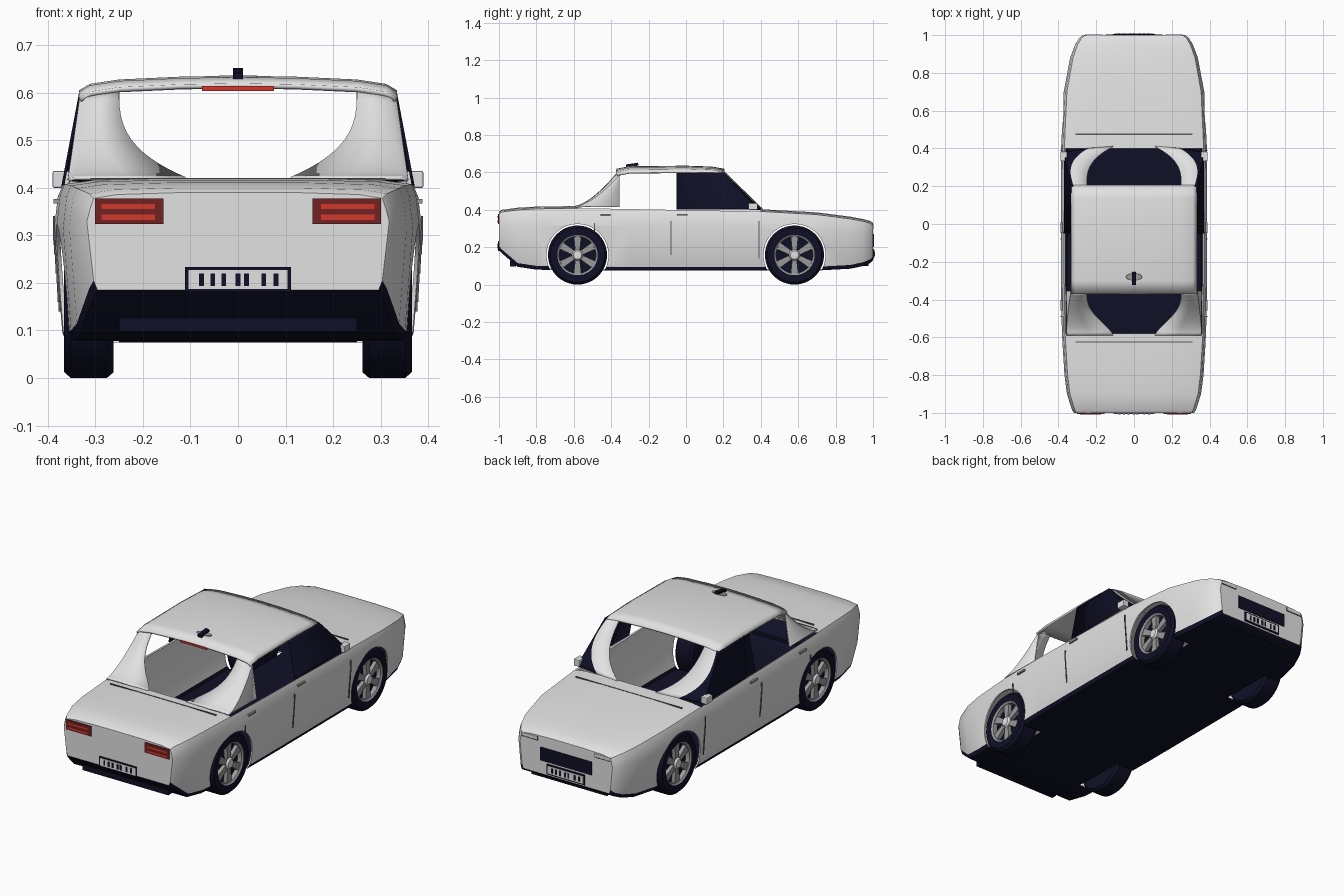
import bpy, bmesh, math
from mathutils import Matrix, Vector

if "Cube" in bpy.data.objects:
    bpy.data.objects.remove(bpy.data.objects["Cube"], do_unlink=True)


def material(name, rgb):
    m = bpy.data.materials.new(name)
    m.use_nodes = True
    m.diffuse_color = (*rgb, 1)
    bsdf = m.node_tree.nodes["Principled BSDF"]
    bsdf.inputs["Base Color"].default_value = (*rgb, 1)
    bsdf.inputs["Roughness"].default_value = 0.6
    return m


WHITE = material("body white", (0.76, 0.76, 0.76))
DARK = material("dark navy", (0.005, 0.005, 0.02))
GREY = material("metal grey", (0.32, 0.32, 0.32))
LINE = material("seam grey", (0.1, 0.1, 0.1))
DEEP_RED = material("deep red", (0.17, 0.016, 0.016))
RED = material("bright red", (0.65, 0.04, 0.025))


def finish(name, bm, mats, smooth=0, mirror=False, thick=0, offset=-1):
    mesh = bpy.data.meshes.new(name)
    bm.to_mesh(mesh)
    bm.free()
    ob = bpy.data.objects.new(name, mesh)
    bpy.context.scene.collection.objects.link(ob)
    for m in mats:
        mesh.materials.append(m)
    if mirror:
        ob.modifiers.new("mirror", "MIRROR").merge_threshold = 0.0005
    if thick:
        s = ob.modifiers.new("thickness", "SOLIDIFY")
        s.thickness, s.offset = thick, offset
    if smooth:
        shade(ob, smooth)
    return ob


def shade(ob, degrees):
    bpy.ops.object.select_all(action="DESELECT")
    ob.select_set(True)
    bpy.context.view_layer.objects.active = ob
    bpy.ops.object.shade_smooth_by_angle(angle=math.radians(degrees))


def sheet(rows, rule=lambda i, k: 0, keep=lambda i, k: True, caps=False):
    """Skin a grid of points; rule gives the material, keep drops faces."""
    bm = bmesh.new()
    grid = [[bm.verts.new(p) for p in row] for row in rows]
    for i in range(len(grid) - 1):
        for k in range(len(grid[0]) - 1):
            if keep(i, k):
                f = bm.faces.new((grid[i][k], grid[i + 1][k],
                                  grid[i + 1][k + 1], grid[i][k + 1]))
                f.material_index = rule(i, k)
    if caps:
        bm.faces.new(grid[0])
        bm.faces.new(grid[-1])
    bmesh.ops.recalc_face_normals(bm, faces=bm.faces)
    return bm


def boxes(name, mat, parts, mirror=False):
    bm = bmesh.new()
    for centre, size in parts:
        bmesh.ops.create_cube(bm, size=1, matrix=Matrix.Translation(centre)
                              @ Matrix.Diagonal((*size, 1)))
    return finish(name, bm, [mat], mirror=mirror)


# Body shell: lofted half sections (y, half width, top, bottom)
stations = [
    (-1.0, .318, .39, .185), (-.985, .328, .40, .168), (-.9, .355, .411, .095),
    (-.8, .368, .417, .08), (-.58, .382, .42, .075), (-.3, .387, .416, .075),
    (0, .387, .41, .075), (.4, .386, .403, .075), (.7, .372, .386, .075),
    (.88, .338, .363, .085), (.95, .312, .35, .1), (.985, .29, .34, .115),
    (1.0, .27, .33, .13)]
rows = []
for y, w, t, b in stations:
    rows.append([(0, y, b), (.93 * w, y, b), (.955 * w, y, b + .02),
                 (w, y, b + (t - b) * .7), (.98 * w, y, t - .035),
                 (.955 * w, y, t - .012), (.8 * w, y, t - .004),
                 (.4 * w, y, t), (0, y, t)])
bm = sheet(rows, rule=lambda i, k: int(k < 2),
           keep=lambda i, k: not (4 <= i < 7 and k >= 5), caps=True)
bm.faces.ensure_lookup_table()
bm.normal_update()
if bm.faces[-1].normal.y < 0:
    bmesh.ops.reverse_faces(bm, faces=bm.faces)
body = finish("body_shell", bm, [WHITE, DARK], mirror=True, thick=.008)

# Wheel arches cut through the shell
bm = bmesh.new()
for sx in (-1, 1):
    for y in (-.58, .58):
        bmesh.ops.create_cone(bm, cap_ends=True, segments=40, radius1=.166, radius2=.166,
                              depth=.3, matrix=Matrix.Translation((sx * .4, y, .158))
                              @ Matrix.Rotation(math.pi / 2, 4, "Y"))
cutter = finish("arch_cutter", bm, [])
cutter.hide_render = True
cut = body.modifiers.new("arches", "BOOLEAN")
cut.operation, cut.solver, cut.object = "DIFFERENCE", "EXACT", cutter
graph = bpy.context.evaluated_depsgraph_get()
baked = bpy.data.meshes.new_from_object(body.evaluated_get(graph))
body.modifiers.clear()
body.data = baked
bpy.data.objects.remove(cutter, do_unlink=True)
shade(body, 28)

# Roof panel
rows = [[(x, y, z + dz) for x, z in ((0, .628), (.12, .626), (.25, .62), (.31, .611), (.332, .598))]
        for y, dz in ((-.37, -.013), (-.3, 0), (0, .003), (.14, -.002), (.205, -.014))]
finish("roof", sheet(rows), [WHITE], smooth=40, mirror=True, thick=.01, offset=0)

# Window frames: a rounded opening with broad pillars at its foot
STEPS = 14
front, rear = [], []
for n in range(STEPS + 1):
    u = n / STEPS
    inner = .25 - .14 * u ** 3
    z = .612 - .21 * u
    edge_x, edge_y = .332 + .037 * u, .2 + .18 * u
    side_z = z - .015 * (1 - u)
    front.append([(inner, .2 + .21 * u, z - .006 * (1 - u)),
                  (inner + .07 + .06 * u, .2 + .2 * u, side_z),
                  (edge_x, edge_y, side_z), (edge_x, -.05, side_z)])
    f = 1 - (1 - u) ** 1.5
    y, z = -.36 - .23 * u, .612 - .192 * f
    inner = .25 - .14 * f ** 3
    edge_x, side_z = .33 + .026 * f, z - .015 * (1 - u)
    rear.append([(inner, y, z - .006 * (1 - u)), ((inner + edge_x) / 2, y, z - .009 * (1 - u)),
                 (edge_x - .012, y, side_z), (edge_x, y + .012 * (1 - u), side_z - .004),
                 (edge_x, -.355, side_z - .004)])
finish("windscreen_frame_and_door_panes", sheet(front, rule=lambda i, k: int(k > 0)),
       [WHITE, DARK], smooth=35, mirror=True, thick=.006, offset=0)
finish("rear_pillars", sheet(rear), [WHITE], smooth=35, mirror=True, thick=.006, offset=0)

# Wheels: turned tyre, rim ring, six spokes and a hub


def lathe(name, profile, mat, y, sx, smooth=30):
    bm = bmesh.new()
    vs = [bm.verts.new((sx * x, y, .158 + r)) for r, x in profile]
    es = [bm.edges.new(pair) for pair in zip(vs, vs[1:])]
    bmesh.ops.spin(bm, geom=vs + es, cent=(0, y, .158), axis=(1, 0, 0),
                   angle=math.tau, steps=40, use_merge=True)
    bmesh.ops.remove_doubles(bm, verts=bm.verts, dist=.0002)
    bmesh.ops.recalc_face_normals(bm, faces=bm.faces)
    return finish(name, bm, [mat], smooth=smooth)


for end, y in (("rear", -.58), ("front", .58)):
    for side, sx in (("left", 1), ("right", -1)):
        tag = f"{end}_{side}"
        lathe("tyre_" + tag, [(0, .335), (.104, .335), (.108, .362), (.145, .366), (.158, .352),
                              (.158, .276), (.146, .262), (0, .262)], DARK, y, sx)
        lathe("rim_" + tag, [(.097, .336), (.099, .358), (.108, .364), (.108, .336)], GREY, y, sx)
        lathe("hub_" + tag, [(0, .366), (.022, .364), (.029, .355), (.029, .335)], WHITE, y, sx)
        bm = bmesh.new()
        for n in range(6):
            turn = (Matrix.Translation((sx * .345, y, .158))
                    @ Matrix.Rotation(n * math.tau / 6, 4, "X"))
            made = bmesh.ops.create_cube(bm, size=1)["verts"]
            for v in made:
                outer = v.co.z > 0
                v.co = turn @ Vector((v.co.x * .02, v.co.y * (.04 if outer else .024),
                                      .1 if outer else .02))
        finish("spokes_" + tag, bm, [GREY])

# Tail lamps, brake strip and rear plate
boxes("tail_lamp", DEEP_RED, [((.229, -1, .351), (.144, .01, .053))], mirror=True)
boxes("tail_lamp_bars", RED, [((.231, -1.003, z), (.112, .01, .011))
                              for z in (.338, .361)], mirror=True)
boxes("brake_strip", RED, [((0, -.368, .609), (.152, .012, .01))])


def plate(name, y, z, out):
    boxes(name + "_border", DARK, [((0, y, z), (.222, .008, .053))])
    boxes(name + "_panel", WHITE, [((0, y + out * .002, z), (.208, .008, .04))])
    boxes(name + "_bars", DARK, [((-out * x, y + out * .004, z), (.01, .008, .026))
                                 for x in (.08, .054, .018, 0, -.03, -.053, -.077)])


plate("rear_plate", -1, .207, -1)
plate("front_plate", 1.002, .165, 1)
boxes("rear_valance", DARK, [((0, -.925, .112), (.5, .03, .028))])
boxes("front_valance", DARK, [((0, .955, .112), (.44, .04, .025))])

# Nose: grille and narrow lamps
boxes("grille", DARK, [((0, 1, .236), (.3, .008, .07))])
boxes("headlamp", WHITE, [((.215, .996, .312), (.09, .012, .016))], mirror=True)
boxes("headlamp_trim", LINE, [((.215, .997, .302), (.09, .012, .004)),
                              ((.168, .997, .31), (.004, .012, .02))], mirror=True)

# Lid seams, door seams and handles
boxes("boot_seam", LINE, [((0, -.625, .417), (.62, .006, .008))])
boxes("bonnet_seam", LINE, [((0, .475, .395), (.62, .006, .01))])
seams = []
for y, low, high in ((-.08, .17, .34), (.39, .15, .35), (-.49, .28, .34)):
    z = low
    while z < high:
        x = .3705 + min((z - .085) / .222, 1) * .0165
        seams.append(((x, y, z), (.005, .005, .021)))
        z += .02
boxes("door_seams", LINE, seams, mirror=True)
boxes("door_handles", GREY, [((.381, y, .372), (.014, .055, .01)) for y in (-.43, -.02)],
      mirror=True)

# Door mirrors
mirrors = boxes("door_mirrors", WHITE, [((.372, .358, .418), (.036, .05, .036)),
                                        ((.35, .362, .408), (.03, .02, .012))], mirror=True)
bevel = mirrors.modifiers.new("rounding", "BEVEL")
bevel.width, bevel.segments = .004, 2

# Roof aerial: oval foot and a leaning fin
bm = bmesh.new()
bmesh.ops.create_cone(bm, cap_ends=True, segments=24, radius1=.045, radius2=.04, depth=.008,
                      matrix=Matrix.Translation((0, -.28, .632)) @ Matrix.Diagonal((1, .45, 1, 1)))
finish("aerial_foot", bm, [GREY], smooth=30)
bm = bmesh.new()
bmesh.ops.create_cube(bm, size=1, matrix=Matrix.Translation((0, -.288, .64))
                      @ Matrix.Rotation(.15, 4, "X") @ Matrix.Diagonal((.022, .066, .014, 1)))
finish("aerial_fin", bm, [DARK])
